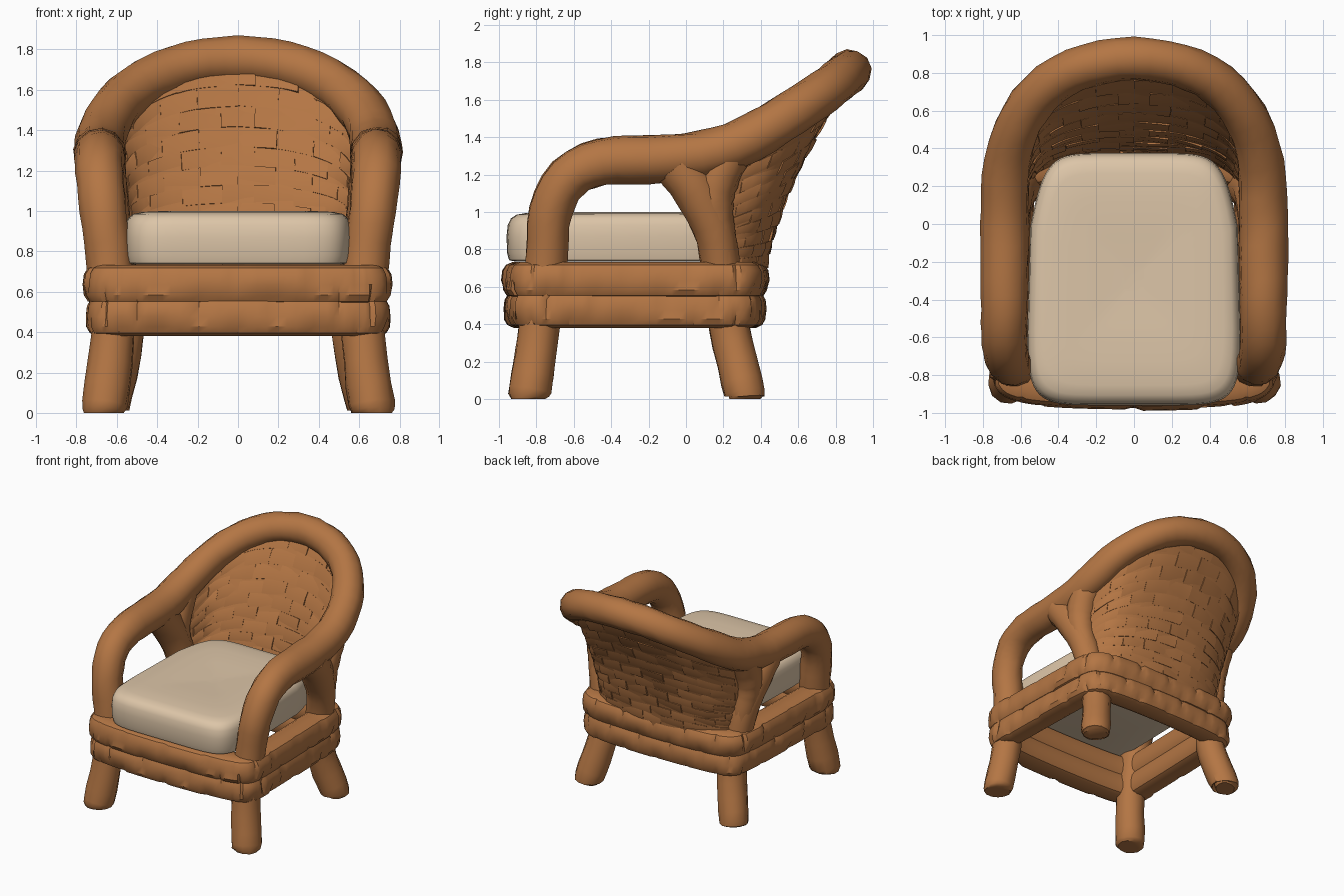
import bpy, bmesh, math, random
from mathutils import Vector as V

if "Cube" in bpy.data.objects:
    bpy.data.objects.remove(bpy.data.objects["Cube"])

random.seed(4)


def material(name, rgb):
    m = bpy.data.materials.new(name)
    m.diffuse_color = (*rgb, 1)
    m.use_nodes = True
    m.node_tree.nodes["Principled BSDF"].inputs["Base Color"].default_value = m.diffuse_color
    return m


WICKER = material("wicker brown", (0.456, 0.181, 0.058))
FABRIC = material("cushion beige", (0.72, 0.56, 0.39))


def finish(name, bm, mat, angle=40):
    bmesh.ops.recalc_face_normals(bm, faces=bm.faces)
    me = bpy.data.meshes.new(name)
    bm.to_mesh(me)
    bm.free()
    me.materials.append(mat)
    ob = bpy.data.objects.new(name, me)
    bpy.context.collection.objects.link(ob)
    bpy.ops.object.select_all(action='DESELECT')
    ob.select_set(True)
    bpy.context.view_layer.objects.active = ob
    bpy.ops.object.shade_smooth_by_angle(angle=math.radians(angle))
    return ob


def spline(pts, t, closed=False):
    """Catmull-Rom point at t (0..1) along a list of vectors."""
    n = len(pts)
    s = t * (n if closed else n - 1)
    i = int(s) if closed else min(int(s), n - 2)
    f = s - i

    def g(k):
        return pts[k % n] if closed else pts[max(0, min(n - 1, k))]
    a, b, c, d = g(i - 1), g(i), g(i + 1), g(i + 2)
    return 0.5 * (2 * b + (c - a) * f + (2 * a - 5 * b + 4 * c - d) * f * f
                  + (3 * b - a - 3 * c + d) * f ** 3)


def skin(bm, rings, close_loop=False, caps=True):
    rows = [[bm.verts.new(p) for p in r] for r in rings]
    n = len(rows[0])
    pairs = list(zip(rows, rows[1:])) + ([(rows[-1], rows[0])] if close_loop else [])
    for a, b in pairs:
        for j in range(n):
            k = (j + 1) % n
            bm.faces.new((a[j], a[k], b[k], b[j]))
    if caps and not close_loop:
        bm.faces.new(rows[0])
        bm.faces.new(rows[-1])


def tube(name, pts, steps, sides=12):
    """Tube through (x, y, z, radius) points, with slightly uneven cane; feet end flat on the floor."""
    pts = [V(p) for p in pts]
    P = [spline(pts, i / steps) for i in range(steps + 1)]
    C = [p.to_3d() for p in P]
    rings, nrm = [], V((1, 0, 0))
    for i, c in enumerate(C):
        t = (C[min(i + 1, steps)] - C[max(i - 1, 0)]).normalized()
        nrm = (nrm - t * nrm.dot(t)).normalized()
        bn = t.cross(nrm)
        ring = []
        for j in range(sides):
            a = 2 * math.pi * j / sides
            r = P[i].w + random.uniform(-.004, .004)
            q = c + nrm * (r * math.cos(a)) + bn * (r * math.sin(a))
            q.z = 0 if c.z < .001 else max(q.z, .012)
            ring.append(q)
        rings.append(ring)
    bm = bmesh.new()
    skin(bm, rings)
    return finish(name, bm, WICKER)


# Front legs, arms and top rail: one continuous bent cane
half = [(.665, -.845, 0, .095), (.662, -.835, .045, .115), (.622, -.785, .38, .11),
        (.636, -.745, .75, .115), (.668, -.725, 1.0, .116), (.684, -.63, 1.18, .12),
        (.686, -.45, 1.268, .125), (.686, -.2, 1.28, .13), (.684, .08, 1.305, .128),
        (.67, .33, 1.388, .125), (.595, .56, 1.525, .12), (.445, .74, 1.645, .116),
        (.24, .84, 1.725, .115)]
rail = half + [(0, .875, 1.752, .116)] + [(-x, y, z, r) for x, y, z, r in half[::-1]]
tube("arm_and_back_rail", rail, 78)

# Back legs rising into the arms, with a second cane filling in behind the post
for side, s in (("left", -1), ("right", 1)):
    for name, path in (("back_leg_", (
            (.65, .315, 0, .095), (.645, .31, .045, .112), (.575, .235, .36, .11),
            (.59, .2, .6, .105), (.635, .155, .88, .11), (.67, .06, 1.1, .125),
            (.685, -.05, 1.25, .125))),
            ("back_brace_", ((.61, .2, .65, .09), (.64, .17, .88, .095),
                             (.665, .15, 1.1, .11), (.67, .24, 1.34, .115)))):
        tube(name + side, [(s * x, y, z, r) for x, y, z, r in path], 20)

# Woven apron: two bulging bands around the seat
corner = [(0, -.868), (.4, -.858), (.6, -.83), (.645, -.77), (.645, -.5),
          (.635, -.1), (.62, .2), (.56, .29), (.3, .318)]
loop = [V((x, y, 0)) for x, y in corner] + [V((0, .325, 0))] + \
       [V((-x, y, 0)) for x, y in corner[:0:-1]]
STEPS, BRICK = 160, 8
for b, (zc, hh, hw) in enumerate(((.478, .1, .1), (.635, .1, .113))):
    push = [[random.uniform(-.006, .012) for _ in range(STEPS // BRICK)] for _ in range(2)]
    rings = []
    for i in range(STEPS):
        c = spline(loop, i / STEPS, True)
        t = spline(loop, ((i + 1) / STEPS) % 1, True) - spline(loop, ((i - 1) / STEPS) % 1, True)
        out = V((t.y, -t.x, 0)).normalized()
        ring = []
        for j in range(14):
            a = 2 * math.pi * j / 14
            ca, sa = math.cos(a), math.sin(a)
            row = 0 if sa < 0 else 1
            k = (i + (row + b) * BRICK // 2) % STEPS
            d = push[row][k // BRICK]
            if k % BRICK == 0:
                d = -.012
            w = hw + d if ca > 0 else .1
            ca = math.copysign(abs(ca) ** .5, ca)
            sa = math.copysign(abs(sa) ** .8, sa)
            ring.append(c + out * (w * ca) + V((0, 0, zc + hh * sa)))
        rings.append(ring)
    bm = bmesh.new()
    skin(bm, rings, close_loop=True)
    finish("apron_band_" + ("lower", "upper")[b], bm, WICKER, 35)

# Curved, flared back: bottom edge, top edge and a bowed blend between them
low = [V(p) for p in ((0, .395, .66), (.2, .388, .66), (.4, .35, .66), (.53, .28, .66), (.6, .17, .66))]
top = [V(p) for p in ((0, .88, 1.757), (.24, .845, 1.73), (.445, .745, 1.65), (.595, .565, 1.53), (.675, .2, 1.34))]


def back(u, v, off=0.0):
    def surf(u, v):
        B, T = spline(low, min(1, abs(u))), spline(top, min(1, abs(u)))
        M = B + (T - B) * .1
        M.z = B.z + .4 * (T.z - B.z)
        p = B * (1 - v) ** 2 + M * (2 * v * (1 - v)) + T * v * v
        if u < 0:
            p.x = -p.x
        return p
    p = surf(u, v)
    if off:
        e = .01
        u0 = max(-.98, min(.98, u))
        n = (surf(u0, v + e) - surf(u0, v - e)).cross(surf(u0 + e, v) - surf(u0 - e, v))
        p = p + n.normalized() * off
    return p


def slab(bm, u0, u1, v0, v1, nu, nv, offset):
    """Closed curved plate on the back surface; offset(fu, fv) gives its middle and half thickness."""
    rings = []
    for i in range(nu + 1):
        fu = i / nu
        u = u0 + (u1 - u0) * fu
        front, rear = [], []
        for j in range(nv + 1):
            fv = j / nv
            m, h = offset(fu, fv)
            v = v0 + (v1 - v0) * fv
            front.append(back(u, v, m - h))
            rear.append(back(u, v, m + h))
        rings.append(front + rear[::-1])
    skin(bm, rings)


bm = bmesh.new()
slab(bm, -1, 1, 0, 1, 36, 16, lambda a, b: (0.001, .028))
finish("back_panel", bm, WICKER)

# Staggered wicker strips over the back panel
bm = bmesh.new()
ROWS, COLS = 11, 9
for r in range(ROWS):
    v0, v1 = .05 + .92 * r / ROWS, .05 + .92 * (r + 1) / ROWS
    for c in range(COLS + 1):
        u0 = -1 + 2 * (c - .5 * (r % 2)) / COLS
        u1 = min(.99, u0 + 2 / COLS)
        u0 = max(-.99, u0)
        if u1 - u0 < .05:
            continue
        tu, tv = random.uniform(-.014, .014), random.uniform(-.012, .012)
        g = random.uniform(-.002, .003)
        slab(bm, u0 + g, u1 - g, v0 + g * .5, v1 - g * .5, 4, 2,
             lambda a, b: (.001 + tu * (a - .5) + tv * (b - .5),
                           .029 + .005 * (1 - (2 * b - 1) ** 2)))
finish("back_weave", bm, WICKER, 35)

# Seat cushion: rounded box narrowing at the back
rings = []
for z, k in ((.735, .93), (.742, .98), (.78, .995), (.87, 1), (.93, .99), (.965, .965),
             (.985, .92), (.995, .84), (1.0, .65), (.995, .35), (.985, .1)):
    ring = []
    for i in range(56):
        a = 2 * math.pi * (i + .5) / 56
        x = math.copysign(abs(math.cos(a)) ** .3, math.cos(a))
        y = math.copysign(abs(math.sin(a)) ** .3, math.sin(a))
        x *= 1 - .16 * max(0, y * k - .3) / .7
        ring.append(V((.565 * x * k, -.292 + .668 * y * k, z)))
    rings.append(ring)
bm = bmesh.new()
skin(bm, rings)
finish("seat_cushion", bm, FABRIC, 50)
